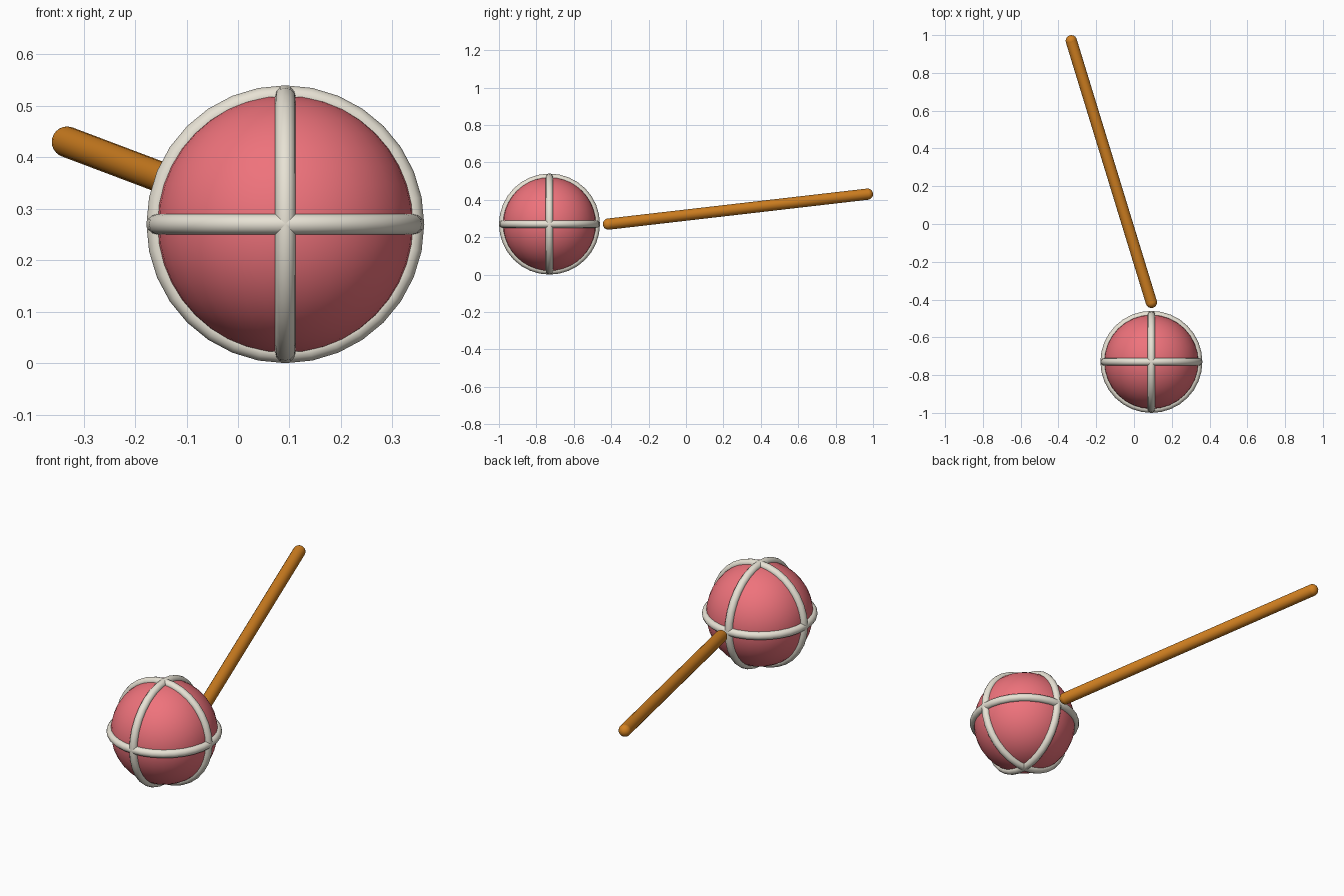
import bpy
import math
from mathutils import Vector

if "Cube" in bpy.data.objects:
    bpy.data.objects.remove(bpy.data.objects["Cube"])

CENTRE = Vector((0.092, -0.73, 0.27))


def paint(obj, name, colour):
    mat = bpy.data.materials.get(name) or bpy.data.materials.new(name)
    mat.diffuse_color = (*colour, 1)
    mat.use_nodes = True
    mat.node_tree.nodes["Principled BSDF"].inputs["Base Color"].default_value = mat.diffuse_color
    obj.data.materials.append(mat)
    bpy.ops.object.shade_smooth_by_angle(angle=math.radians(40))


def finish(name, mat, colour):
    obj = bpy.context.object
    obj.name = name
    paint(obj, mat, colour)
    return obj


PINK = (0.86, 0.17, 0.2)
CREAM = (0.8, 0.76, 0.66)
ORANGE = (0.65, 0.22, 0.015)

# Ball
bpy.ops.mesh.primitive_uv_sphere_add(segments=32, ring_count=20, radius=0.25, location=CENTRE)
finish("ball", "pink", PINK)

# Three crossing hoops round the ball
for name, rot in (("hoop_level", (0, 0, 0)),
                  ("hoop_front", (math.pi / 2, 0, 0)),
                  ("hoop_side", (0, math.pi / 2, 0))):
    bpy.ops.mesh.primitive_torus_add(location=CENTRE, rotation=rot, major_radius=0.25,
                                     minor_radius=0.02, major_segments=32, minor_segments=12)
    finish(name, "cream", CREAM)

# Stick with rounded ends
start = Vector((0.092, -0.415, 0.27))
end = Vector((-0.332, 0.97, 0.43))
axis = end - start
bpy.ops.mesh.primitive_cylinder_add(vertices=16, radius=0.03, depth=axis.length,
                                    end_fill_type='NOTHING', location=(start + end) / 2)
stick = bpy.context.object
stick.rotation_euler = axis.to_track_quat('Z', 'Y').to_euler()
finish("stick", "orange", ORANGE)
for name, point in (("stick_near_end", start), ("stick_far_end", end)):
    bpy.ops.mesh.primitive_uv_sphere_add(segments=16, ring_count=12, radius=0.03, location=point)
    finish(name, "orange", ORANGE)
